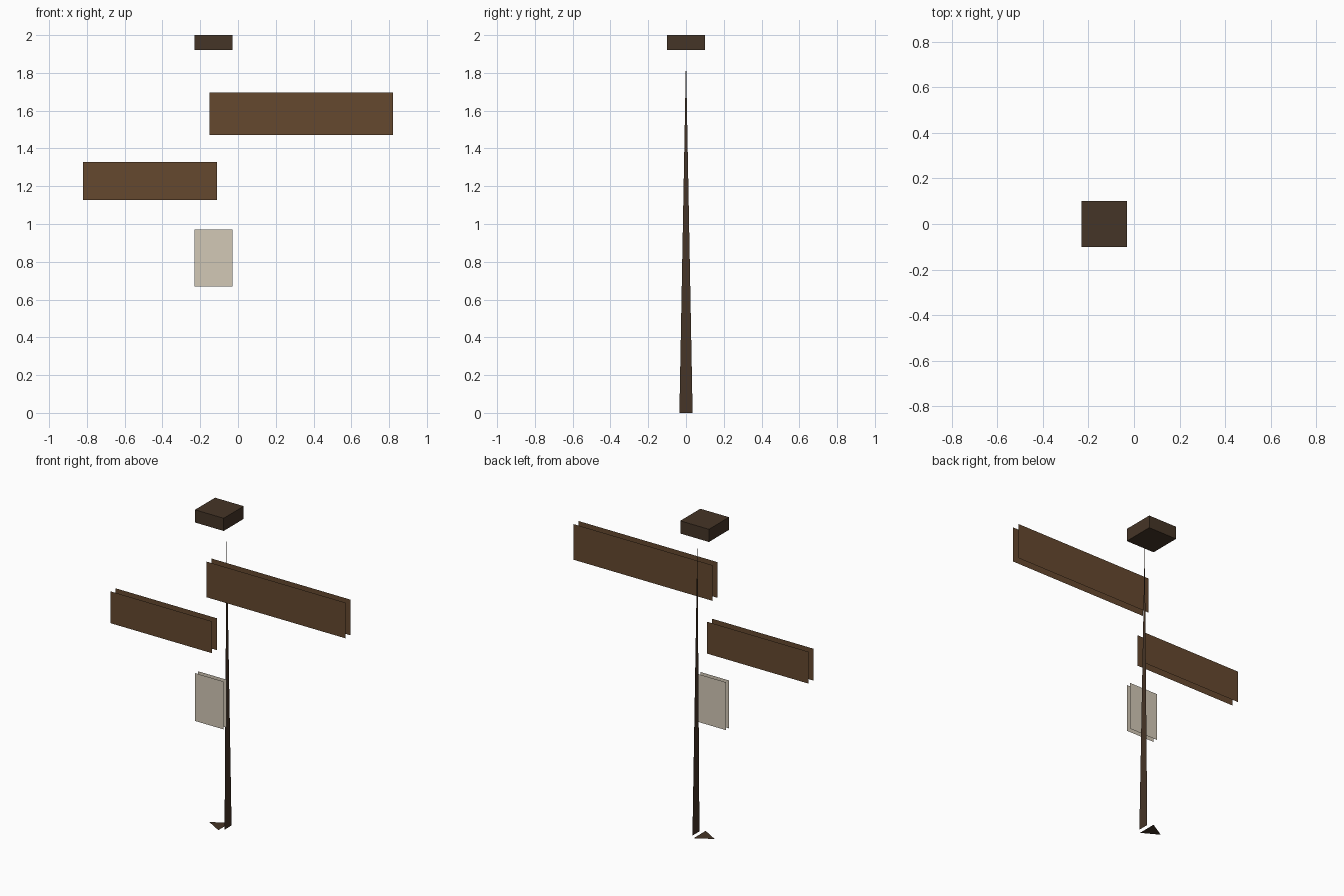
import bpy, bmesh
from math import cos, sin, radians

if "Cube" in bpy.data.objects:
    bpy.data.objects.remove(bpy.data.objects["Cube"])


def material(name, rgb):
    m = bpy.data.materials.new(name)
    m.diffuse_color = (*rgb, 1)
    m.use_nodes = True
    m.node_tree.nodes["Principled BSDF"].inputs["Base Color"].default_value = m.diffuse_color
    return m


PLANK = material("plank_wood", (0.13, 0.065, 0.028))
DARK = material("dark_wood", (0.06, 0.035, 0.02))
PAPER = material("paper", (0.65, 0.58, 0.47))


def finish(name, bm, mat):
    me = bpy.data.meshes.new(name)
    bm.to_mesh(me)
    bm.free()
    me.materials.append(mat)
    ob = bpy.data.objects.new(name, me)
    bpy.context.collection.objects.link(ob)
    return ob


def box(name, x, y, z, mat, keep=None):
    """Box between (min, max) ranges; keep="y" leaves only front and back faces."""
    bm = bmesh.new()
    bmesh.ops.create_cube(bm, size=1)
    for v in bm.verts:
        for i, r in enumerate((x, y, z)):
            v.co[i] = r[0] if v.co[i] < 0 else r[1]
    bm.normal_update()
    if keep == "y":
        sides = [f for f in bm.faces if abs(f.normal.y) < 0.5]
        bmesh.ops.delete(bm, geom=sides, context='FACES')
    return finish(name, bm, mat)


def triangle(name, points, mat):
    bm = bmesh.new()
    bm.faces.new([bm.verts.new(p) for p in points])
    return finish(name, bm, mat)


# post cap
box("post_cap", (-0.23, -0.03), (-0.1, 0.1), (1.92, 2.0), DARK)

# sign boards and notice: open shells, front and back sheets only
box("right_sign", (-0.15, 0.82), (-0.1, -0.05), (1.47, 1.695), PLANK, "y")
box("left_sign", (-0.82, -0.11), (-0.1, -0.05), (1.127, 1.328), PLANK, "y")
box("paper_notice", (-0.23, -0.03), (-0.1, -0.07), (0.668, 0.97), PAPER, "y")

# post: a single tapering facet and a triangular foot around the post axis
AXIS, R = -0.13, 0.07


def ring(angle, r=R, z=0.0):
    a = radians(angle)
    return (AXIS + r * cos(a), r * sin(a), z)


triangle("post_facet", [ring(-30), ring(30), ring(0, 0.05, 1.88)], DARK)
triangle("post_foot", [ring(180), ring(60), ring(-60)], DARK)
